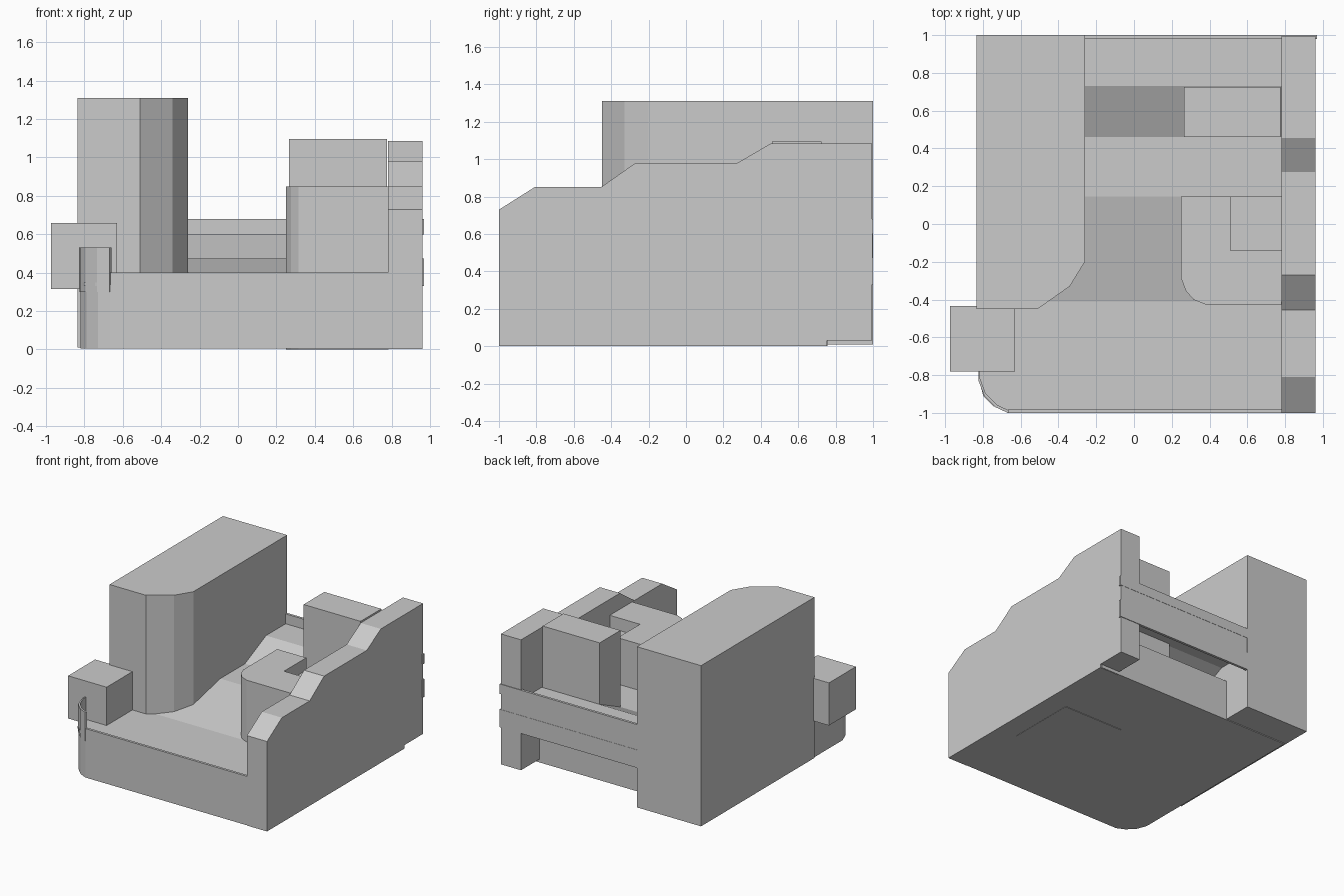
import bpy, bmesh
from mathutils import Vector

if "Cube" in bpy.data.objects:
    bpy.data.objects.remove(bpy.data.objects["Cube"])


def prism(name, pts, lo, hi, axis="z", round_edge=None, inward=False):
    """Extrude a 2D outline: (x, y) along z, or (y, z) along x."""
    place = (lambda p, d: (p[0], p[1], d)) if axis == "z" else (lambda p, d: (d, p[0], p[1]))
    bm = bmesh.new()
    a = [bm.verts.new(place(p, lo)) for p in pts]
    b = [bm.verts.new(place(p, hi)) for p in pts]
    bm.faces.new(a)
    bm.faces.new(b)
    for i in range(len(pts)):
        j = (i + 1) % len(pts)
        bm.faces.new((a[i], a[j], b[j], b[i]))
    bmesh.ops.recalc_face_normals(bm, faces=bm.faces[:])
    if round_edge:
        x, y, width = round_edge
        near = lambda v: (v.co.xy - Vector((x, y))).length < 1e-3
        edges = [e for e in bm.edges if all(near(v) for v in e.verts)]
        bmesh.ops.bevel(bm, geom=edges, offset=width, segments=3, profile=0.5, affect="EDGES")
    if inward:
        bmesh.ops.reverse_faces(bm, faces=bm.faces[:])
    mesh = bpy.data.meshes.new(name)
    bm.to_mesh(mesh)
    bm.free()
    ob = bpy.data.objects.new(name, mesh)
    bpy.context.collection.objects.link(ob)
    return ob


def box(name, x0, x1, y0, y1, z0, z1):
    return prism(name, [(x0, y0), (x1, y0), (x1, y1), (x0, y1)], z0, z1)


# Base with its rounded front-left corner
corner = [(-.82, -.83), (-.79, -.91), (-.73, -.97), (-.665, -1)]
prism("base", corner + [(.95, -1), (.95, .76), (-.82, .76)], .004, .335)

# Front lip and the higher curved lip round the corner
box("front_lip", -.665, .955, -1, -.98, .004, .4)
outer = [(-.825, -.76)] + [(x - .003, y) for x, y in corner]
inner = [(x + .008, y + .012) for x, y in outer]
prism("corner_lip", outer + inner[::-1], .3, .53)

# Stepped, ramped floor lining, facing into the shell
prism("floor", [(-.985, .35), (-.41, .35), (.145, .475), (.46, .475), (.73, .6), (.998, .6),
                (.998, .475), (.7, .475), (.4, .33), (-.985, .33)],
      -.818, .957, "x", round_edge=(-.818, -.985, .15), inward=True)

# Back plate: two bars with the floor edge showing between them
for label, z0, z1 in (("lower", .33, .475), ("upper", .6, .68)):
    box("back_bar_" + label, -.3, .968, .98, 1, z0, z1)

# Tall left block with a faceted front corner
prism("tall_block", [(-.835, -.45), (-.51, -.45), (-.34, -.33), (-.26, -.2), (-.26, 1), (-.835, 1)],
      .01, 1.31)

# Right wall with a stepped top line
prism("right_wall", [(-1, 0.002), (.755, 0.002), (.755, .03), (.995, .03), (.995, 1.085), (.455, 1.085),
                     (.275, .98), (-.27, .98), (-.455, .85), (-.81, .85), (-1, .73)],
      .78, .96, "x")

# Rounded inner tower: low full outline, then an L-shaped top
front = [(.25, -.29), (.275, -.355), (.315, -.4), (.375, -.425), (.785, -.425)]
prism("tower_lower", front + [(.785, .145), (.25, .145)], 0, .75)
prism("tower_upper", front + [(.785, -.14), (.51, -.14), (.51, .145), (.25, .145)], .75, .85)

# Rear inner block and the cube on the left side
box("rear_block", .265, .775, .46, .725, .35, 1.095)
box("side_cube", -.975, -.63, -.78, -.435, .315, .66)
